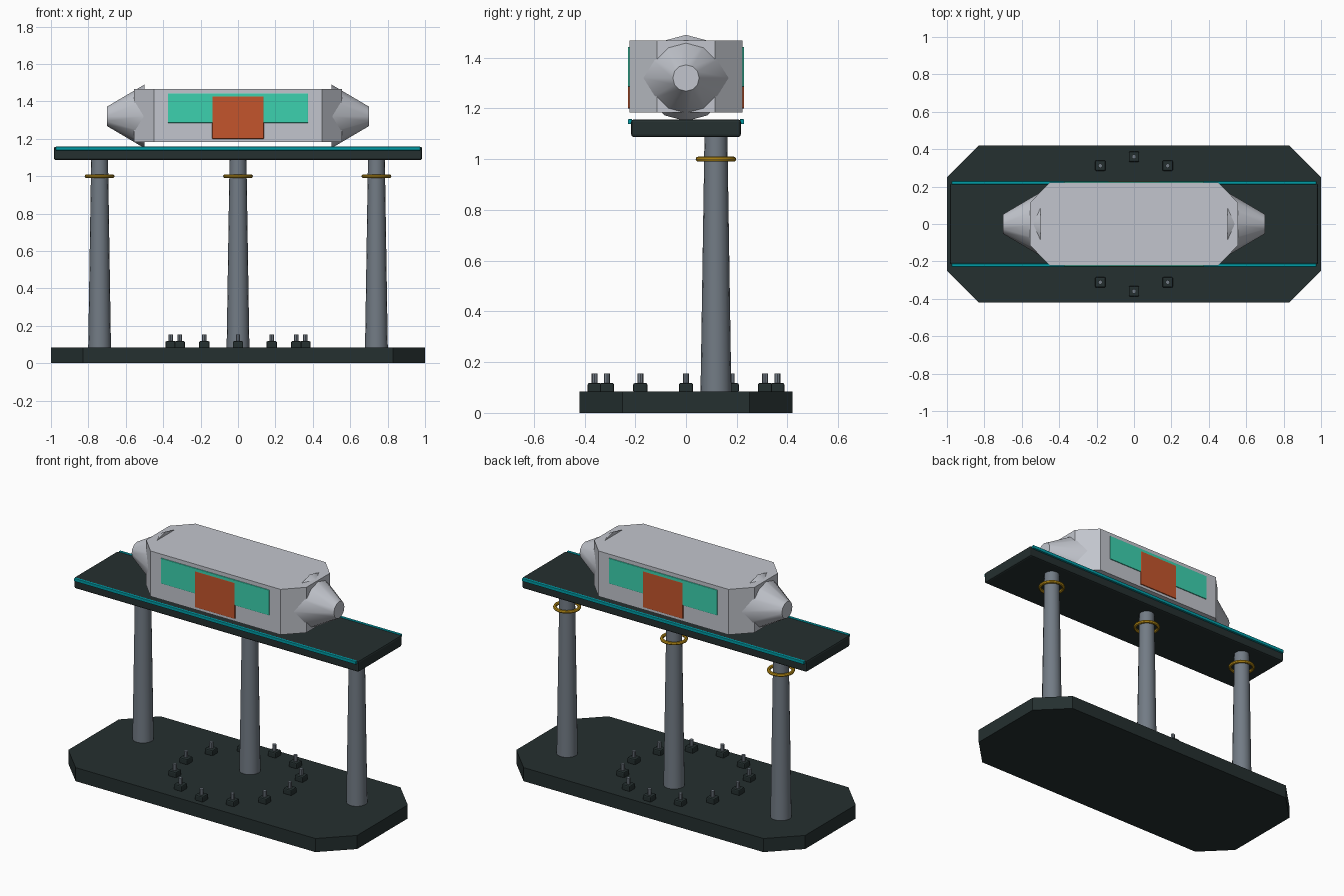
import bpy, bmesh, math

if "Cube" in bpy.data.objects:
    bpy.data.objects.remove(bpy.data.objects["Cube"])

def mat(name, r, g, b):
    m = bpy.data.materials.new(name)
    m.diffuse_color = (r, g, b, 1)
    m.use_nodes = True
    m.node_tree.nodes["Principled BSDF"].inputs["Base Color"].default_value = m.diffuse_color
    return m

DARK = mat("dark_green_grey", 0.018, 0.029, 0.029)
STEEL = mat("steel_grey", 0.17, 0.20, 0.235)
SHELL = mat("light_shell_grey", 0.54, 0.56, 0.61)
GLASS = mat("green_glass", 0.045, 0.64, 0.43)
DOOR = mat("rust_orange", 0.55, 0.09, 0.025)
GOLD = mat("gold", 0.60, 0.33, 0.01)
CYAN = mat("cyan", 0.0, 0.33, 0.38)

def finish(bm, name, material, loc=(0, 0, 0), bevel=0, smooth=False):
    bmesh.ops.recalc_face_normals(bm, faces=bm.faces)
    me = bpy.data.meshes.new(name)
    bm.to_mesh(me)
    bm.free()
    me.materials.append(material)
    ob = bpy.data.objects.new(name, me)
    ob.location = loc
    bpy.context.collection.objects.link(ob)
    if bevel:
        mod = ob.modifiers.new("bevel", "BEVEL")
        mod.width, mod.segments = bevel, 2
    if smooth:
        bpy.ops.object.select_all(action="DESELECT")
        ob.select_set(True)
        bpy.context.view_layer.objects.active = ob
        bpy.ops.object.shade_smooth_by_angle(angle=math.radians(40))
    return ob

def box(name, material, lo, hi, bevel=0):
    bm = bmesh.new()
    bmesh.ops.create_cube(bm, size=1)
    size = [h - l for l, h in zip(lo, hi)]
    bmesh.ops.scale(bm, vec=size, verts=bm.verts)
    return finish(bm, name, material, [(l + h) / 2 for l, h in zip(lo, hi)], bevel)

def chamfered_slab(name, material, x, y, cx, cy, z0, z1):
    """Rectangle with cut corners, extruded upward."""
    pts = [(x, -cy), (x, cy), (cx, y), (-cx, y), (-x, cy), (-x, -cy), (-cx, -y), (cx, -y)]
    bm = bmesh.new()
    face = bm.faces.new([bm.verts.new((px, py, z0)) for px, py in pts])
    out = bmesh.ops.extrude_face_region(bm, geom=[face])
    top = [v for v in out["geom"] if isinstance(v, bmesh.types.BMVert)]
    bmesh.ops.translate(bm, vec=(0, 0, z1 - z0), verts=top)
    return finish(bm, name, material)

def lathe(name, material, profile, loc, n, axis="Z", closed=False):
    """Turn (radius, height) points round an axis; closed makes a ring."""
    bm = bmesh.new()
    rings = []
    for r, h in profile:
        ring = []
        for i in range(n):
            a = 2 * math.pi * i / n
            c, s = r * math.cos(a), r * math.sin(a)
            ring.append(bm.verts.new((c, s, h) if axis == "Z" else (h, c, s)))
        rings.append(ring)
    pairs = list(zip(rings, rings[1:]))
    if closed:
        pairs.append((rings[-1], rings[0]))
    else:
        bm.faces.new(rings[0])
        bm.faces.new(rings[-1])
    for a, b in pairs:
        for i in range(n):
            j = (i + 1) % n
            bm.faces.new((a[i], a[j], b[j], b[i]))
    return finish(bm, name, material, loc, smooth=True)

# ground plinth
chamfered_slab("base", DARK, 1.0, 0.42, 0.83, 0.25, 0, 0.085)

# circle of anchor bolts on the plinth
for k in range(12):
    a = k * math.pi / 6
    x, y = 0.36 * math.cos(a), 0.36 * math.sin(a)
    box(f"bolt_block_{k}", DARK, (x - .028, y - .028, .08), (x + .028, y + .028, .118), .007)
    lathe(f"bolt_pin_{k}", STEEL, [(.012, .11), (.012, .155)], (x, y, 0), 8)

# three tapered pillars with loose gold collars
collar = [(.07 + .01 * math.cos(t * math.pi / 4), .01 * math.sin(t * math.pi / 4)) for t in range(8)]
for k, x in enumerate((-0.74, 0, 0.74)):
    lathe(f"pillar_{k}", STEEL, [(.061, .08), (.059, .2), (.045, 1.1)], (x, .118, 0), 16)
    lathe(f"collar_{k}", GOLD, collar, (x, .118, 1.0), 24, closed=True)

# guideway deck with a light strip along each side
box("deck", DARK, (-.985, -.216, 1.087), (.985, .216, 1.157), .01)
for s, side in ((-1, "front"), (1, "back")):
    y0, y1 = sorted((s * .212, s * .229))
    box(f"light_strip_{side}", CYAN, (-.975, y0, 1.138), (.975, y1, 1.158), .003)

# vehicle body and its conical noses
chamfered_slab("body", SHELL, .555, .223, .45, .115, 1.183, 1.467)
for s, side in ((-1, "left"), (1, "right")):
    lathe(f"nose_{side}", SHELL, [(.17, s * .5), (.052, s * .7)], (0, 0, 1.32), 12, axis="X")

# window band and door plate on both sides
for s, side in ((-1, "front"), (1, "back")):
    y0, y1 = sorted((s * .219, s * .2285))
    box(f"window_{side}", GLASS, (-.375, y0, 1.285), (.375, y1, 1.443), .003)
    y0, y1 = sorted((s * .2195, s * .2289))
    box(f"door_{side}", DOOR, (-.138, y0, 1.2), (.138, y1, 1.427), .003)
